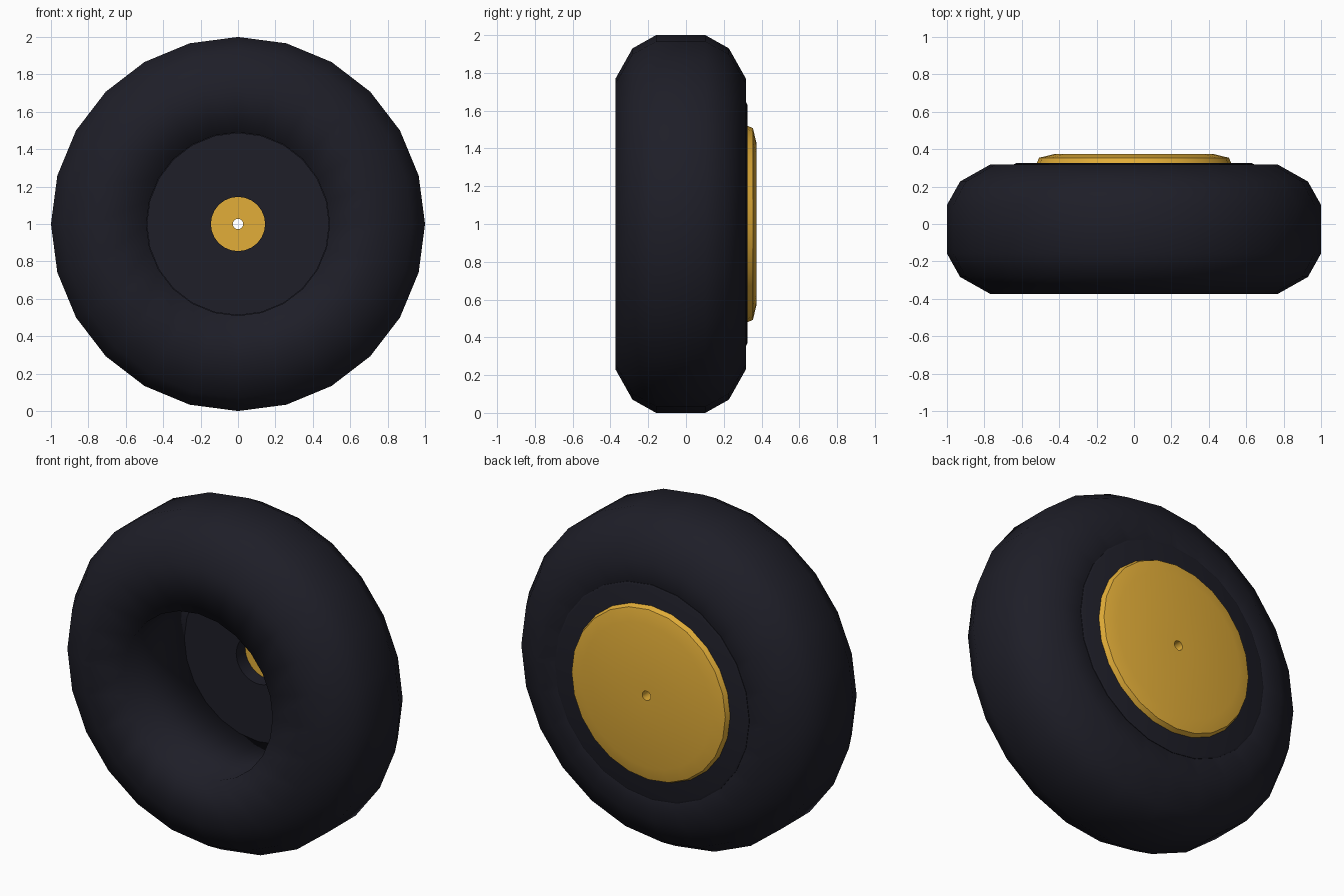
import bpy, bmesh, math

cube = bpy.data.objects.get("Cube")
if cube:
    bpy.data.objects.remove(cube, do_unlink=True)


def material(name, rgb):
    mat = bpy.data.materials.new(name)
    mat.use_nodes = True
    mat.diffuse_color = (*rgb, 1)
    mat.node_tree.nodes["Principled BSDF"].inputs["Base Color"].default_value = (*rgb, 1)
    return mat


def lathe(name, profile, mat, sides=24, sharp=30):
    """Turn a closed (radius, y) profile around the axle at z = 1."""
    bm = bmesh.new()
    rings = []
    for i in range(sides):
        a = math.tau * i / sides
        rings.append([bm.verts.new((r * math.sin(a), y, 1 + r * math.cos(a)))
                      for r, y in profile])
    n = len(profile)
    for i in range(sides):
        cur, nxt = rings[i], rings[(i + 1) % sides]
        for j in range(n):
            k = (j + 1) % n
            bm.faces.new((cur[j], cur[k], nxt[k], nxt[j]))
    bmesh.ops.recalc_face_normals(bm, faces=bm.faces)
    mesh = bpy.data.meshes.new(name)
    bm.to_mesh(mesh)
    bm.free()
    mesh.materials.append(mat)
    obj = bpy.data.objects.new(name, mesh)
    bpy.context.collection.objects.link(obj)
    bpy.ops.object.select_all(action="DESELECT")
    obj.select_set(True)
    bpy.context.view_layer.objects.active = obj
    bpy.ops.object.shade_smooth_by_angle(angle=math.radians(sharp))
    return obj


rubber = material("dark rubber", (0.013, 0.013, 0.021))
gold = material("gold", (0.76, 0.42, 0.04))

# Tyre: rounded tread, flat sidewalls and a straight inner wall, mirrored in y
mid_y = -0.028
half = [(0.49, 0.345), (0.77, 0.345), (0.93, 0.255), (1.0, 0.13)]
section = half + [(r, -y) for r, y in reversed(half)]
lathe("tyre", [(r, mid_y + y) for r, y in section], rubber, sharp=100)

# Dark hub: inner drum face with a centre recess, flange on the back
lathe("hub_drum", [(0.145, 0.19), (0.488, 0.19), (0.488, 0.3), (0.642, 0.3),
                   (0.642, 0.32), (0.63, 0.325), (0.145, 0.325)], rubber)

# Gold cap with a chamfered rim and a small axle bore
lathe("hub_cap", [(0.028, 0.275), (0.145, 0.275), (0.145, 0.32), (0.522, 0.32),
                  (0.508, 0.354), (0.43, 0.373), (0.028, 0.373)], gold)
